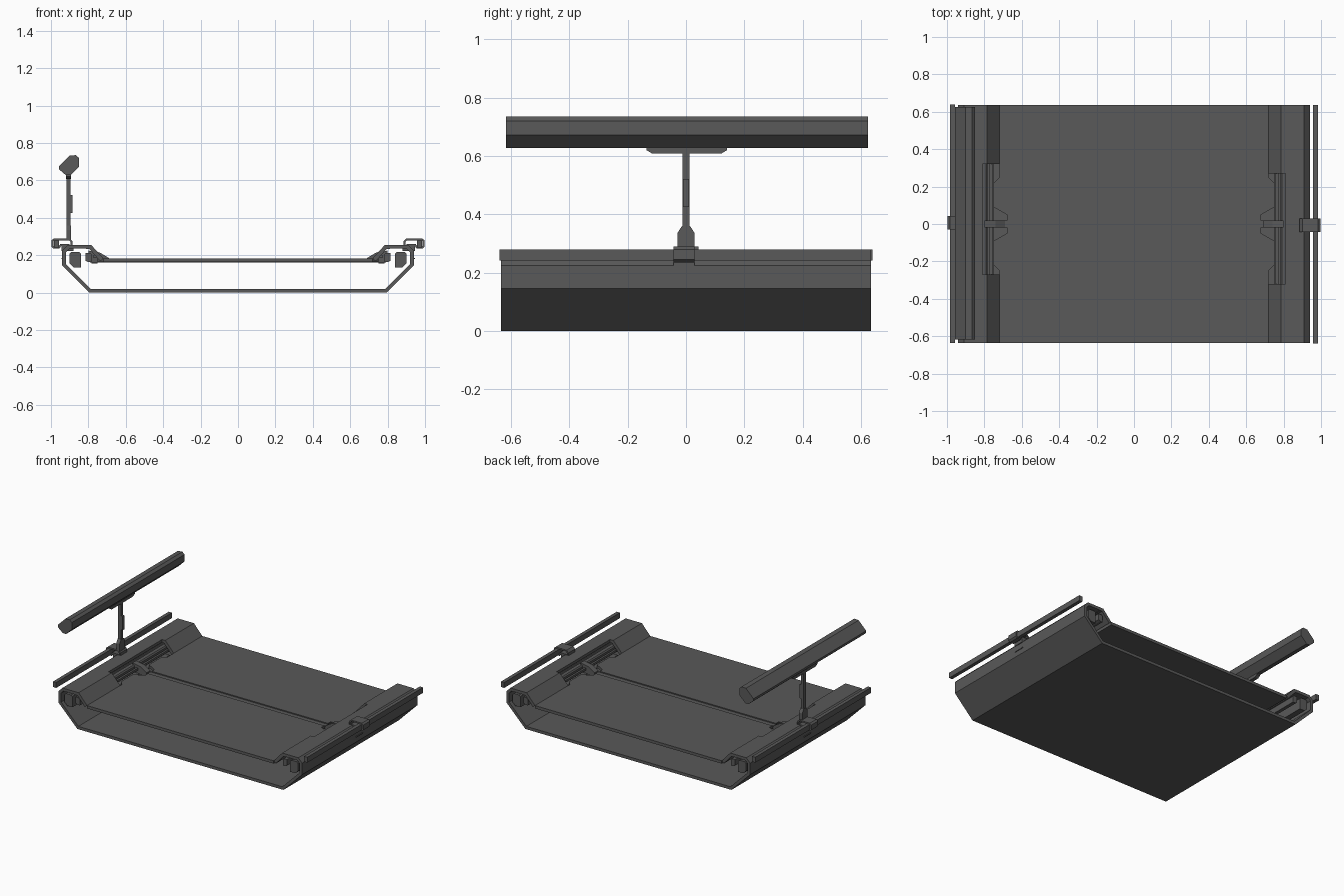
import bpy, bmesh
from mathutils import Vector

cube = bpy.data.objects.get("Cube")
if cube:
    bpy.data.objects.remove(cube, do_unlink=True)

mat = bpy.data.materials.new("dark_grey")
mat.use_nodes = True
GREY = (0.1, 0.1, 0.1, 1)
mat.diffuse_color = GREY
mat.node_tree.nodes["Principled BSDF"].inputs["Base Color"].default_value = GREY


def prism(name, pts, lo, hi, axis="y"):
    """Extrude a 2D outline along one axis."""
    place = {"x": lambda a, b, t: (t, a, b),
             "y": lambda a, b, t: (a, t, b),
             "z": lambda a, b, t: (a, b, t)}[axis]
    bm = bmesh.new()
    face = bm.faces.new([bm.verts.new(place(a, b, lo)) for a, b in pts])
    ext = bmesh.ops.extrude_face_region(bm, geom=[face])
    verts = [v for v in ext["geom"] if isinstance(v, bmesh.types.BMVert)]
    bmesh.ops.translate(bm, verts=verts, vec=place(0, 0, hi - lo))
    bmesh.ops.recalc_face_normals(bm, faces=bm.faces)
    mesh = bpy.data.meshes.new(name)
    bm.to_mesh(mesh)
    bm.free()
    mesh.materials.append(mat)
    obj = bpy.data.objects.new(name, mesh)
    bpy.context.collection.objects.link(obj)
    return obj


def box(name, x0, x1, y0, y1, z0, z1):
    return prism(name, [(x0, z0), (x1, z0), (x1, z1), (x0, z1)], y0, y1)


def band(path, thick):
    """Outline of a sheet of even thickness to the left of a path."""
    pts = [Vector(p) for p in path]
    inner = []
    for i, p in enumerate(pts):
        dirs = []
        if i:
            dirs.append((p - pts[i - 1]).normalized())
        if i < len(pts) - 1:
            dirs.append((pts[i + 1] - p).normalized())
        normals = [Vector((-d.y, d.x)) for d in dirs]
        m = sum(normals, Vector((0, 0))).normalized()
        inner.append(p + m * thick / m.dot(normals[0]))
    return [tuple(p) for p in pts + inner[::-1]]


def turned(obj, side):
    """The right-hand copy is the left one turned half way round."""
    if side == "left":
        for v in obj.data.vertices:
            v.co.x, v.co.y = -v.co.x, -v.co.y
    obj.name = side + "_" + obj.name
    return obj


LEN = 0.635

# Hull sheet, open at both ends
half = [(0.795, 0), (0.94, 0.145), (0.94, 0.225), (0.91, 0.255), (0.81, 0.255)]
path = [(-x, z) for x, z in half[::-1]] + half
prism("hull_shell", band(path, 0.02), -LEN, LEN)

# Deck plates with shaped ends around the middle bracket
for name, s in (("front_deck_plate", -1), ("rear_deck_plate", 1)):
    end = [(0.68, 0.02), (0.68, 0.05), (0.75, 0.09), (0.75, 0.22),
           (0.72, 0.25), (0.72, LEN)]
    outline = end + [(-x, y) for x, y in end[::-1]]
    prism(name, [(x, y * s) for x, y in outline], 0.163, 0.183, "z")
box("deck_centre_rail", -0.79, 0.79, -0.02, 0.02, 0.16, 0.176)

bracket_outer = [(-0.885, 0.24), (-0.885, 0.275), (-0.9, 0.29), (-0.985, 0.29),
                 (-0.997, 0.28), (-0.997, 0.245), (-0.985, 0.235), (-0.955, 0.235),
                 (-0.945, 0.25), (-0.9, 0.25)]

# "right" is the -x side; the other side is the same turned half way round
for side in ("right", "left"):
    parts = []
    # Sloping cover, left open in the middle
    slope = band([(-0.72, 0.183), (-0.785, 0.255), (-0.812, 0.255)], 0.022)
    parts.append(prism("front_slope_cover", slope, -LEN, -0.27))
    parts.append(prism("rear_slope_cover", slope, 0.32, LEN))
    # Inner beams
    parts.append(prism("main_beam", [(-0.9, 0.155), (-0.88, 0.135), (-0.84, 0.135),
                 (-0.84, 0.21), (-0.85, 0.218), (-0.89, 0.218), (-0.9, 0.208)],
                 -LEN + 0.01, LEN - 0.01))
    parts.append(prism("small_beam", [(-0.815, 0.17), (-0.8, 0.163), (-0.783, 0.163),
                 (-0.783, 0.205), (-0.79, 0.213), (-0.815, 0.213)],
                 -LEN + 0.01, LEN - 0.01))
    parts.append(box("drive_rod", -0.772, -0.757, -0.27, 0.32, 0.185, 0.2))
    parts.append(box("opening_tray", -0.783, -0.75, -0.27, 0.32, 0.155, 0.163))
    # Bracket at the end of the centre rail
    parts.append(prism("rail_bracket", [(-0.8, 0.165), (-0.69, 0.165), (-0.69, 0.185),
                 (-0.74, 0.215), (-0.8, 0.225)], -0.02, 0.02))
    # Side rail and its clamp
    parts.append(box("side_rail", -0.983, -0.958, -LEN, LEN + 0.005, 0.242, 0.28))
    parts.append(prism("rail_clamp", band(bracket_outer, 0.01), -0.03, 0.043))
    parts.append(box("clamp_foot", -0.945, -0.88, -0.03, 0.043, 0.222, 0.25))
    parts.append(box("side_lip", -0.945, -0.935, -0.03, 0.043, 0.18, 0.186))
    for p in parts:
        turned(p, side)

# Mast on the right-hand rail
prism("mast_base", [(-0.03, 0.28), (0.03, 0.28), (0.03, 0.335), (0.014, 0.36),
      (-0.014, 0.36), (-0.03, 0.335)], -0.918, -0.892, "x")
box("mast", -0.916, -0.896, -0.012, 0.012, 0.35, 0.62)
box("mast_control", -0.9, -0.884, -0.01, 0.01, 0.425, 0.522)
prism("head_mount", [(-0.115, 0.608), (0.12, 0.608), (0.14, 0.62), (0.14, 0.63),
      (-0.135, 0.63), (-0.135, 0.62)], -0.92, -0.894, "x")

# Long head bar
prism("head_bar", [(-0.958, 0.675), (-0.9, 0.733), (-0.866, 0.735), (-0.85, 0.72),
      (-0.85, 0.672), (-0.895, 0.628), (-0.92, 0.628), (-0.958, 0.66)], -0.617, 0.625)
